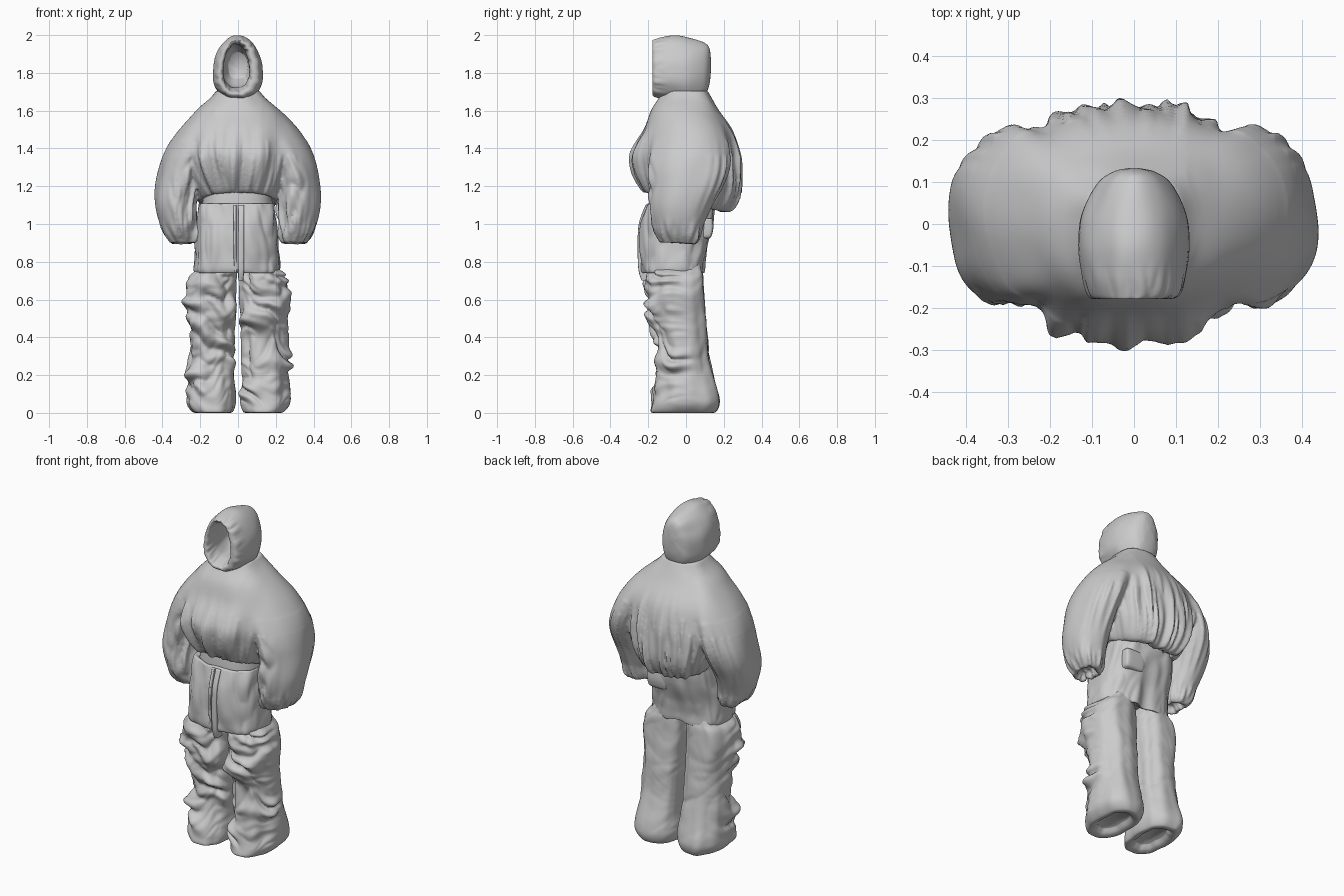
import bpy, bmesh, math
from mathutils import Vector, noise

if "Cube" in bpy.data.objects:
    bpy.data.objects.remove(bpy.data.objects["Cube"])


def power(v, e):
    return math.copysign(abs(v) ** e, v)


def spline(p0, p1, p2, p3, t):
    return [0.5 * (2 * b + (c - a) * t + (2 * a - 5 * b + 4 * c - d) * t * t
                   + (3 * b - a - 3 * c + d) * t ** 3) for a, b, c, d in zip(p0, p1, p2, p3)]


def fade(x, lo, hi):
    t = min(1, max(0, (x - lo) / (hi - lo)))
    return t * t * (3 - 2 * t)


def crease(x, y, z):
    """Rounded puffs separated by sharp valleys."""
    return abs(noise.noise(Vector((x, y, z)))) * 2 - 0.4


def loft(name, rings, square=2.3, fold=None, egg=0, skew=0, side=1, seg=128, steps=10, along_y=False):
    """Skin rings (a_min, a_max, b_min, b_max, height, slope); a is x, b is y (or z if along_y)."""
    rings = [(list(r) + [0])[:6] for r in rings]
    pts = [rings[0]] + rings + [rings[-1]]
    dense = [spline(*pts[i:i + 4], k / steps) for i in range(len(rings) - 1) for k in range(steps)]
    dense.append(rings[-1])
    bm = bmesh.new()
    loops = []
    for a0, a1, b0, b1, h, slope in dense:
        loop = []
        for i in range(seg):
            t = 2 * math.pi * i / seg
            c, s = math.cos(t), math.sin(t)
            u = (a1 - a0) / 2 * power(c, 2 / square) * (1 - egg * s)
            v = (b1 - b0) / 2 * power(s, 2 / square)
            z = h + slope * v
            d = fold(c, s, z) if fold else 0
            d = max(d, -0.4 * min(abs(a1 - a0), abs(b1 - b0)))
            a, b = (a0 + a1) / 2 + u + d * c, (b0 + b1) / 2 + v + d * s + skew * u
            co = (a * side, z, b) if along_y else (a * side, b, max(z, 0))
            loop.append(bm.verts.new(co))
        loops.append(loop)
    for p, q in zip(loops, loops[1:]):
        for i in range(seg):
            j = (i + 1) % seg
            bm.faces.new((p[i], p[j], q[j], q[i]))
    bm.faces.new(loops[0])
    bm.faces.new(loops[-1])
    bmesh.ops.recalc_face_normals(bm, faces=bm.faces)
    mesh = bpy.data.meshes.new(name)
    bm.to_mesh(mesh)
    bm.free()
    mesh.shade_smooth()
    ob = bpy.data.objects.new(name, mesh)
    bpy.context.collection.objects.link(ob)
    return ob


# Hood: skinned back to front, then rolled inside to form the face opening
def hood_fold(c, s, y):
    rim = fade(-y, 0.08, 0.16)
    return 0.004 * noise.noise(Vector((c * 2, s * 2, y * 8))) + 0.006 * rim * crease(c * 3, s * 3, y * 6)


loft("hood", [
    (-.012, .012, 1.83, 1.86, .133), (-.05, .05, 1.74, 1.93, .124), (-.088, .088, 1.68, 1.96, .095),
    (-.124, .124, 1.655, 1.985, .02), (-.13, .13, 1.66, 1.997, -.05), (-.122, .122, 1.665, 1.99, -.12),
    (-.11, .11, 1.672, 1.978, -.165), (-.095, .085, 1.688, 1.97, -.178), (-.08, .066, 1.70, 1.96, -.163),
    (-.075, .058, 1.72, 1.95, -.10), (-.08, .07, 1.73, 1.94, 0), (-.05, .05, 1.77, 1.91, .08)],
    square=2.25, egg=.17, fold=hood_fold, along_y=True)


# Jacket body with gathered pleats, hem lower at the back
def body_fold(c, s, z):
    w = abs(s) * (1 - fade(z, 1.3, 1.58))
    soft = 0.012 * noise.noise(Vector((c * 1.5, s * 1.5, z * 4)))
    return soft + 0.032 * w * crease(c * 7, s * 3 + 5, z * 1.8) + 0.010 * w * crease(c * 16, s * 4, z * 2)


jacket = loft("jacket", [
    (-.115, .115, -.12, .12, 1.705), (-.15, .15, -.14, .14, 1.665), (-.225, .225, -.18, .175, 1.60),
    (-.285, .285, -.215, .245, 1.50, -.04), (-.30, .30, -.26, .28, 1.40, -.1),
    (-.295, .295, -.28, .285, 1.32, -.15), (-.265, .265, -.27, .28, 1.23, -.2),
    (-.23, .23, -.245, .25, 1.155, -.24), (-.20, .20, -.215, .21, 1.115, -.25),
    (-.18, .18, -.18, .17, 1.13, -.25), (-.15, .15, -.15, .14, 1.2, -.2)],
    square=2.4, fold=body_fold, seg=240)


# Waistband showing under the jacket
loft("waistband", [(-.18, .175, -.175, .14, 1.22), (-.185, .18, -.185, .145, 1.15),
                   (-.19, .185, -.19, .15, 1.09)], square=2.6, seg=64, steps=4)


# Hips and front panel, with a seat crease at the back
def hip_fold(c, s, z):
    seat = math.exp(-(c / .09) ** 2) * (1 - fade(z, .85, 1.05)) if s > 0 else 0
    return (0.014 * noise.noise(Vector((c * 2, s * 2, z * 7)))
            + 0.008 * crease(c * 3, s * 3, z * 6 + c * 2) - .022 * seat)


loft("hip_panel", [
    (-.17, .165, -.17, .13, 1.09), (-.205, .195, -.2, .16, 1.108), (-.21, .2, -.215, .157, 1.085),
    (-.215, .205, -.235, .145, 1.0), (-.225, .212, -.24, .12, .9), (-.23, .22, -.238, .105, .81),
    (-.23, .22, -.235, .10, .755), (-.215, .205, -.22, .09, .742), (-.17, .17, -.18, .05, .78)],
    square=2.8, fold=hip_fold)

# Front fly strips and back pocket flap
loft("fly_strip", [(0, .032, -.215, -.19, 1.10), (0, .032, -.25, -.2, 1.0), (0, .032, -.256, -.2, .88),
                   (0, .032, -.252, -.2, .76), (.002, .028, -.235, -.18, .70)], square=5, seg=32)
loft("fly_seam", [(-.025, -.008, -.213, -.19, 1.10), (-.025, -.008, -.245, -.2, 1.0),
                  (-.025, -.008, -.25, -.2, .88), (-.02, -.005, -.245, -.2, .745)], square=4, seg=32)
loft("pocket_flap", [(.035, .165, .08, .142, 1.03), (.035, .165, .08, .145, .98),
                     (.04, .16, .08, .135, .935), (.055, .145, .07, .12, .923)],
     square=5, seg=48, steps=4)

sleeves = []
for side, label in ((-1, "left"), (1, "right")):
    # Sleeve: full balloon shape gathered at the cuff
    def sleeve_fold(c, s, z):
        cuff = 1 - fade(z, .9, 1.06)
        inner = max(0, -c * .7 - s * .5) * (1 - fade(z, 1.3, 1.5))
        back = max(0, s - c * .3) * (1 - fade(z, 1.35, 1.55)) * fade(z, 1.0, 1.2)
        return (0.016 * noise.noise(Vector((c * 1.3, s * 1.3, z * 4 + side * 3)))
                + 0.016 * cuff * crease(c * 4, s * 4, z * 5 + side)
                + 0.016 * back * crease(c * 5, s * 2, z * 2)
                + 0.03 * inner * crease(c * 3 + side, s * 3 - z * 5, z * 6))

    sleeves.append(loft(label + "_sleeve", [
        (.05, .17, -.09, .1, 1.645), (.07, .235, -.135, .145, 1.59), (.10, .315, -.165, .20, 1.50),
        (.14, .38, -.18, .225, 1.40), (.18, .418, -.19, .225, 1.30), (.205, .436, -.19, .195, 1.20),
        (.215, .435, -.19, .145, 1.10, -.05), (.215, .42, -.18, .10, 1.01, -.1),
        (.22, .40, -.165, .08, .95, -.1), (.235, .37, -.14, .06, .91, -.08),
        (.255, .35, -.12, .035, .897, -.05), (.27, .335, -.10, .015, .94)],
        square=1.9, skew=.12, fold=sleeve_fold, side=side))

    # Trouser leg: broad wandering wrinkles in front, smoother behind
    def leg_fold(c, s, z):
        front = .12 + .88 * fade(-s + .2 * c, -.2, .6)
        mid = fade(z, .02, .15) * (1 - .5 * fade(z, .68, .76))
        warp = noise.noise(Vector((c * .8 + side * 5, s * .8, z * 3.5)))
        tilt = c * (1.1 * side + 2.2 * noise.noise(Vector((side * 7, .3, z * 4))))
        big = crease(c * .6 + side * 4, s * .6, z * 9 + tilt + warp)
        small = crease(c * 1.2 + side * 9, s * 1.2, z * 15 - tilt + 2 * warp)
        drape = noise.noise(Vector((c * 2, s * 2 + side, z * 2.5)))
        return front * mid * (.042 * big + .010 * small) + .012 * drape

    loft(label + "_trouser_leg", [
        (.03, .19, -.17, .07, .82), (.02, .215, -.18, .085, .76), (.012, .255, -.195, .095, .715),
        (.012, .275, -.20, .10, .62), (.018, .258, -.19, .11, .5), (.02, .255, -.155, .115, .4),
        (.02, .26, -.14, .12, .3), (.02, .265, -.145, .14, .2), (.01, .275, -.165, .17, .1),
        (.012, .272, -.18, .175, .045), (.03, .24, -.185, .155, .004), (.06, .21, -.15, .12, .006),
        (.08, .19, -.12, .1, .03)],
        square=2.4, fold=leg_fold, side=side, seg=144, steps=10)

# Fuse sleeves into the jacket body and soften the shoulders
bm = bmesh.new()
for ob in [jacket] + sleeves:
    bm.from_mesh(ob.data)
bm.to_mesh(jacket.data)
bm.free()
for ob in sleeves:
    bpy.data.objects.remove(ob)
remesh = jacket.modifiers.new("fuse", "REMESH")
remesh.mode, remesh.voxel_size = "VOXEL", 0.008
fused = bpy.data.meshes.new_from_object(jacket.evaluated_get(bpy.context.evaluated_depsgraph_get()))
jacket.modifiers.clear()
jacket.data = fused
bm = bmesh.new()
bm.from_mesh(fused)
for low, inner, rounds in ((0, 0, 1), (1.36, .17, 15), (1.44, .13, 40)):
    verts = [v for v in bm.verts if low < v.co.z < 1.66 and abs(v.co.x) >= inner]
    for _ in range(rounds):
        bmesh.ops.smooth_vert(bm, verts=verts, factor=0.5, use_axis_x=True, use_axis_y=True, use_axis_z=True)
bm.to_mesh(fused)
bm.free()
fused.shade_smooth()
